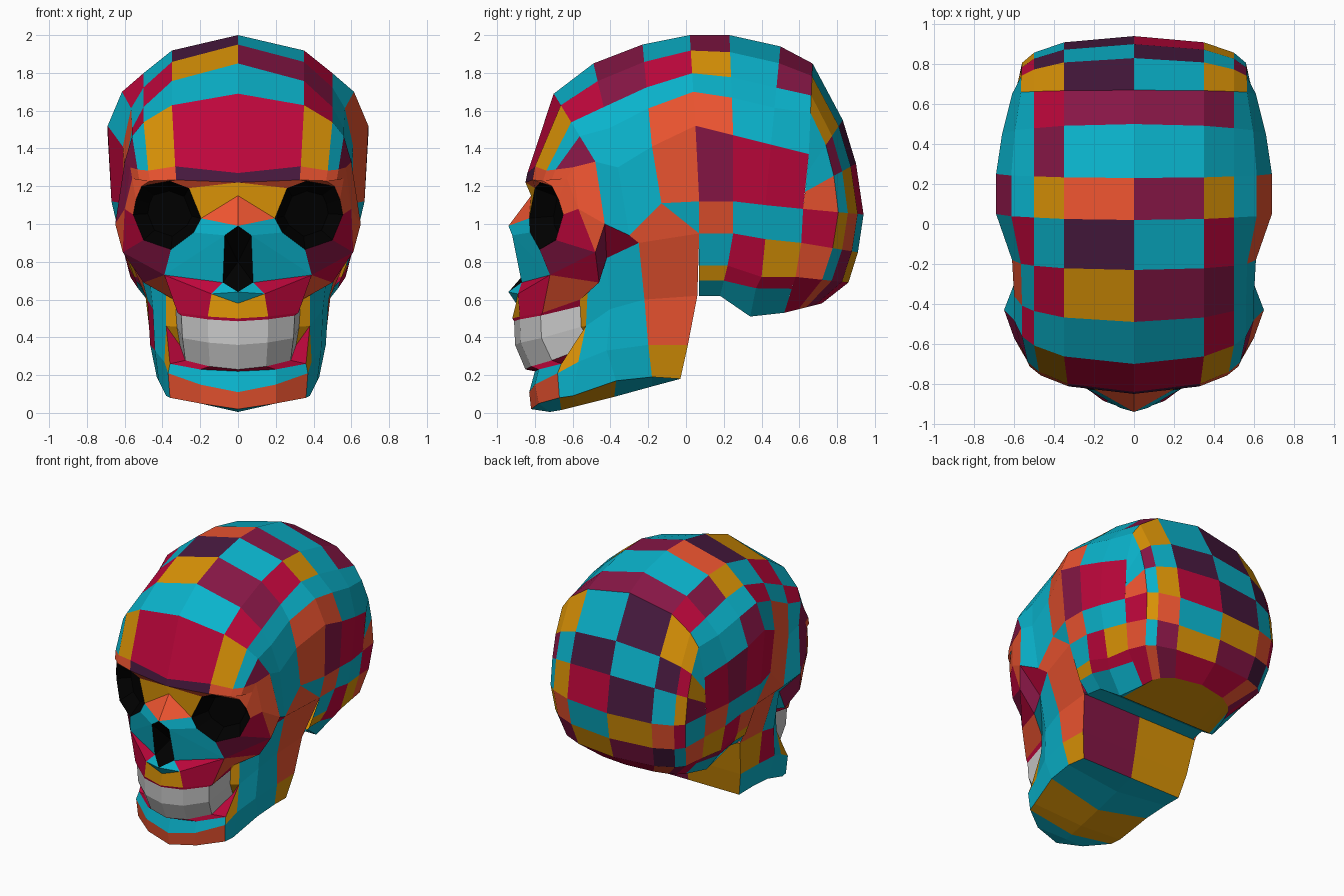
import bpy, bmesh
from mathutils import Vector as V

if "Cube" in bpy.data.objects:
    bpy.data.objects.remove(bpy.data.objects["Cube"])

# Patchwork palette: crimson, turquoise, orange, yellow, purple, plum, black
PALETTE = {'c': (.52, .002, .045), 't': (.003, .45, .6), 'o': (.85, .09, .03), 'y': (.70, .29, .002),
           'p': (.065, .010, .05), 'm': (.24, .008, .06), 'k': (0, 0, 0)}
MATS = {}
for key, rgb in PALETTE.items():
    MATS[key] = bpy.data.materials.new("paint_" + key)
    MATS[key].diffuse_color = (*rgb, 1)


def loft(rows, right="t", left=None):
    """Quads between neighbouring rows; colour letters are used in turn."""
    out, left, n = [], left or right, 0
    for a, b in zip(rows, rows[1:]):
        for i in range(min(len(a), len(b)) - 1):
            out.append(([a[i], a[i + 1], b[i + 1], b[i]], right[n % len(right)], left[n % len(left)]))
            n += 1
    return out


def poly(color, *pts):
    return [(list(pts), color[0], color[-1])]


def build(name, faces, origin, painted=True):
    """Half-model faces, mirrored in x, each turned away from origin."""
    bm = bmesh.new()
    keys = list(MATS)
    for pts, right, left in faces:
        for sx, col in ((1, right), (-1, left)):
            co = []
            for p in pts:
                q = V((p[0] * sx, p[1], p[2]))
                if all((q - r).length > 1e-4 for r in co):
                    co.append(q)
            if len(co) < 3:
                continue
            f = bm.faces.new([bm.verts.new(q) for q in co])
            f.normal_update()
            if f.normal.dot(f.calc_center_median() - V(origin)) < 0:
                f.normal_flip()
            f.material_index = keys.index(col) if painted else 0
    bmesh.ops.remove_doubles(bm, verts=bm.verts, dist=.002)
    me = bpy.data.meshes.new(name)
    bm.to_mesh(me)
    bm.free()
    if painted:
        for k in keys:
            me.materials.append(MATS[k])
    ob = bpy.data.objects.new(name, me)
    bpy.context.collection.objects.link(ob)
    return ob


# Cranium: midline profile (y, z) and matching side profile (x, y, z), brow to base
MID = [(-.85, 1.22), (-.84, 1.27), (-.70, 1.69), (-.49, 1.85), (-.23, 1.95), (.02, 2), (.23, 2), (.50, 1.94),
       (.67, 1.85), (.83, 1.55), (.90, 1.32), (.94, 1.05), (.91, .85), (.86, .69), (.72, .58), (.34, .51),
       (.18, .62), (.07, .62)]
SIDE = [(.56, -.63, 1.24), (.57, -.60, 1.30), (.60, -.48, 1.33), (.60, -.36, 1.30), (.61, -.18, 1.41),
        (.69, .05, 1.52), (.69, .25, 1.47), (.66, .45, 1.42), (.61, .65, 1.37), (.607, .64, 1.27),
        (.603, .63, 1.17), (.60, .62, 1.08), (.58, .61, .90), (.54, .58, .72), (.36, .52, .53),
        (.41, .34, .51), (.45, .18, .62), (.47, .07, .62)]
BULGE = [1, 1, 1, 1, 1, 1, 1, 1, .8, .65, .58, .55, .6, .7, 1, 1, 1, 1]
stations = []
for (my, mz), s, e in zip(MID, SIDE, BULGE):
    k = min(1, s[0] / .6)
    xs = (0, .35 * k, .5 * k, .5 * k + (s[0] - .5 * k) * .6, s[0])
    stations.append([V((x, s[1] + (my - s[1]) * f ** e, s[2] + (mz - s[2]) * f ** e))
                     for x, f in zip(xs, (1, .83, .58, .375, 0))])
stations[0][1].z += .01
stations[1][1].z += .03
faces = loft(stations,
             "pooo" "cytm" "tctt" "mmtt" "tcto" "myto" "tttt" "mmtt" "tyyt" "ptmt" "cyto" "toyc" "ymto" "cmoc"
             "yyyt" "tttt" "tttt",
             "pooo" "cytm" "ttct" "ycto" "ptct" "oytm" "tmtt" "mctt" "pyyt" "tpcy" "ptym" "yoct" "mpto" "comc"
             "yyyt" "tttt" "tttt")
# Side walls under the side profile, temple to behind the ear
COLS = [[(.60, -.57, 1.08)], [(.60, -.57, 1.08)], [(.65, -.43, 1.0)], [(.60, -.30, .94)], [(.61, -.13, 1.11)],
        [(.67, .07, 1.12), (.63, .07, .95), (.57, .07, .78), (.54, .07, .70), (.47, .07, .62)],
        [(.67, .25, 1.12), (.63, .25, .95), (.58, .22, .78), (.54, .20, .70), (.45, .18, .62)],
        [(.65, .42, 1.10), (.62, .42, .92), (.57, .40, .72), (.53, .37, .66), (.41, .34, .51)],
        [(.60, .62, 1.08), (.58, .61, .90), (.54, .58, .72), (.48, .56, .657), (.36, .52, .53)]]
cols = [[SIDE[i]] + c for i, c in enumerate(COLS)]
faces += loft(cols[:5] + [cols[5][:2]], "ootto", "mmtoc")
faces += loft(cols[5:], "motyt" "ctcct" "ctyct", "ctoyt" "mtcct" "coymt")
build("cranium", faces, (0, .05, 1.1))

# Face: eye rim and the loop around it
RIM = [(.195, -.83, 1.03), (.26, -.80, 1.19), (.38, -.76, 1.235), (.51, -.71, 1.20), (.54, -.675, 1.13),
       (.555, -.65, 1.05), (.50, -.69, .915), (.355, -.775, .865), (.235, -.825, .955)]
nasion, nose_tip, spine = (0, -.82, 1.15), (0, -.94, .99), (0, -.94, .64)
nose_side, nose_low = (.07, -.92, .94), (.08, -.87, .69)
cheek, cheek_low, malar = (.61, -.48, .85), (.50, -.46, .69), (.39, -.72, .73)
OUTER = [nasion, *stations[0][:3], SIDE[0], COLS[0][0], cheek, malar, nose_side]
faces = loft([OUTER, RIM], "yoooocmt")
faces += poly("o", nasion, nose_tip, RIM[0]) + poly("t", nose_tip, nose_side, RIM[8], RIM[0])
lip = [(0, -.90, .58), (.14, -.89, .63), malar, cheek_low]
gum_top = [(0, -.92, .50), (.16, -.88, .51), (.32, -.76, .53), (.34, -.56, .60)]
faces += loft([lip, gum_top], "yco")
faces += poly("t", spine, lip[0], lip[1]) + poly("t", spine, nose_low, lip[1])
faces += poly("t", nose_side, nose_low, malar) + poly("c", nose_low, lip[1], malar)
faces += poly("cm", malar, cheek, cheek_low) + poly("o", COLS[0][0], COLS[2][0], cheek)
build("face", faces, (0, .2, .85))

# Eye sockets and nose opening, recessed black
mid = sum((V(p) for p in RIM), V()) / len(RIM)
inner = [mid + (V(p) - mid) * .65 + V((-.02, .10, 0)) for p in RIM]
build("eye_sockets", loft([RIM + RIM[:1], inner + inner[:1]], "k") + poly("k", *inner), (0, .6, 1))
deep = (0, -.80, .80)
edge = [nose_tip, nose_side, nose_low, spine]
build("nose_opening", [f for a, b in zip(edge, edge[1:]) for f in poly("k", a, b, deep)], (0, .6, .8))

# Jaw: chin columns, then side columns back to the ramus
CHIN = [[(0, -.80, .22), (0, -.83, .11), (0, -.82, .02)],
        [(.20, -.78, .23), (.20, -.80, .15), (.20, -.78, .05)],
        [(.36, -.66, .26), (.37, -.68, .21), (.36, -.67, .08)]]
RAMUS = [[(.38, -.52, .66), (.38, -.53, .46), (.39, -.57, .27), (.38, -.60, .09)],
         [(.48, -.42, .82), (.45, -.40, .55), (.44, -.42, .33), (.42, -.37, .17)],
         [(.56, -.25, .90), (.48, -.22, .60), (.465, -.20, .36), (.43, -.18, .19)],
         [(.63, .07, .95), (.49, .06, .62), (.46, .01, .36), (.42, -.03, .18)]]
faces = loft(CHIN + [RAMUS[0][1:]], "totoyt")
faces += loft(RAMUS, "ttt" "ttt" "ooy", "ttt" "tct" "oyt")
# Fill between jaw, cheek and temple
tops = [c[0] for c in RAMUS]
faces += poly("t", cheek_low, gum_top[3], tops[0], tops[1]) + poly("m", cheek, COLS[2][0], tops[1], cheek_low)
faces += poly("ct", COLS[2][0], COLS[3][0], tops[2], tops[1])
faces += poly("o", COLS[3][0], COLS[4][0], tops[3], tops[2]) + poly("t", COLS[4][0], COLS[5][0], tops[3])
# Underside and rear wall
low = [c[-1] for c in CHIN + RAMUS]
keel = [(0, -.82, .02), (0, -.72, .005), (0, -.66, .015), (0, -.56, .04), (0, -.38, .085), (0, -.18, .14),
        (0, -.03, .18)]
faces += loft([low, keel], "ttyytt")
back = [COLS[5][-1]] + RAMUS[3][1:]
faces += loft([back, [(0, p[1], p[2]) for p in back]], "tmm", "tyy")
build("jaw", faces, (0, -.3, .45))

# Teeth: curved band, slightly narrower at the bottom
ARCH = [(0, -.91, 0), (.16, -.88, .01), (.30, -.77, .03), (.33, -.56, .08)]
band = [[(x * w, y + s, z + r * g) for x, y, r in ARCH]
        for z, s, g, w in ((.485, 0, 1, 1), (.36, .005, 1.2, .98), (.23, .06, 1.6, .93))]
build("teeth", loft(band), (0, -.3, .4), painted=False)

# Gums joining the teeth to the upper jaw and chin, and the mouth corners
gum_low = [c[0] for c in CHIN] + [RAMUS[0][1]]
corner = [[gum_top[3], band[0][3], band[1][3], band[2][3]],
          [RAMUS[0][0], RAMUS[0][0], RAMUS[0][1], RAMUS[0][1]]]
build("gums", loft([gum_top, band[0]], "c") + loft([band[2], gum_low], "c") + loft(corner, "y"), (0, -.3, .4))

for m in bpy.data.materials:
    if m.users and not m.is_grease_pencil:
        m.use_nodes = True
        m.node_tree.nodes["Principled BSDF"].inputs["Base Color"].default_value = m.diffuse_color
